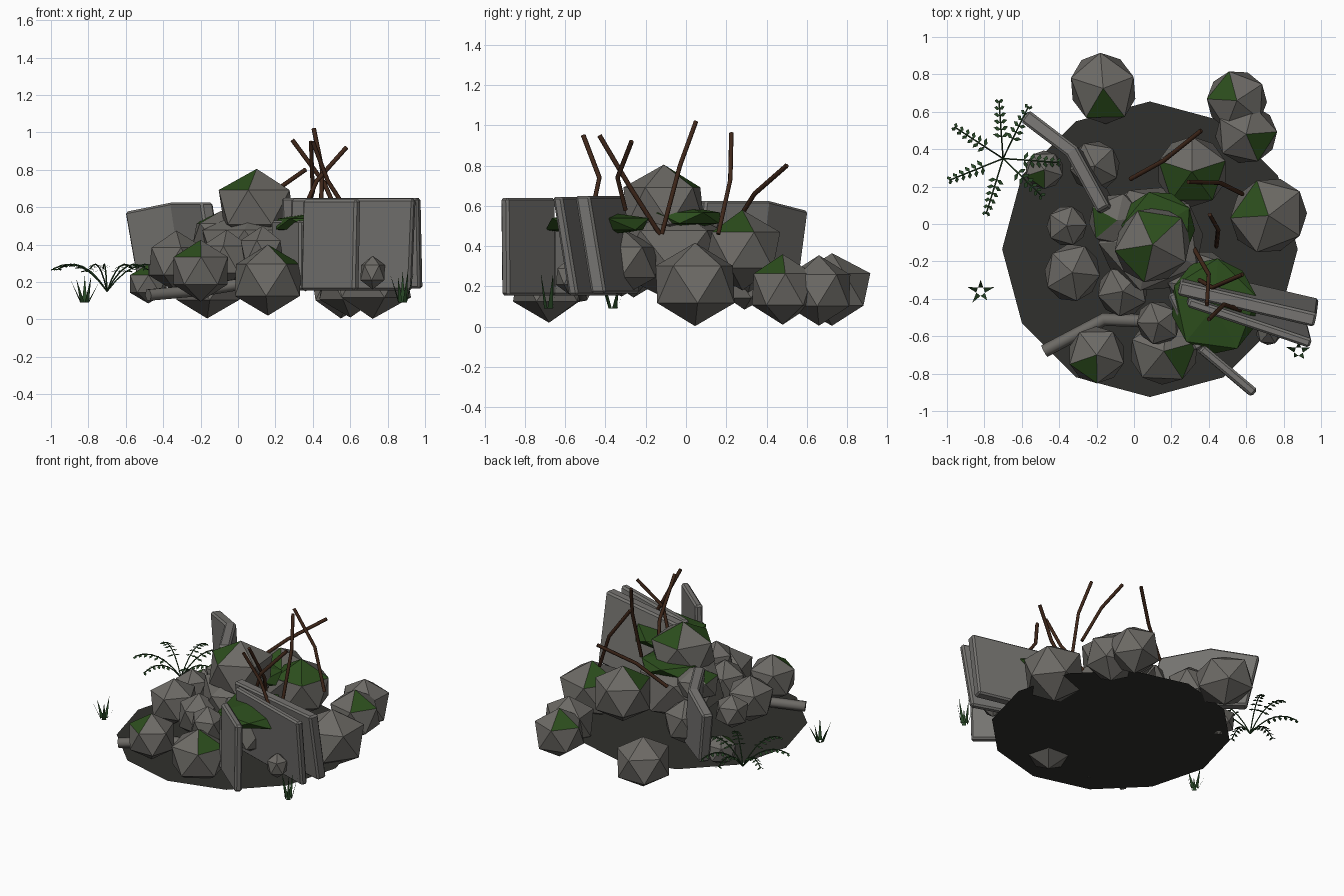
import bpy, bmesh, math, random
from mathutils import Vector

if "Cube" in bpy.data.objects:
    bpy.data.objects.remove(bpy.data.objects["Cube"])

random.seed(4)


def mat(name, col):
    m = bpy.data.materials.new(name)
    m.diffuse_color = (*col, 1)
    m.use_nodes = True
    m.node_tree.nodes["Principled BSDF"].inputs["Base Color"].default_value = m.diffuse_color
    return m


STONE = mat("stone", (0.15, 0.143, 0.13))
CONCRETE = mat("concrete", (0.18, 0.175, 0.165))
SOIL = mat("soil", (0.03, 0.03, 0.026))
MOSS = mat("moss", (0.025, 0.075, 0.012))
LEAF = mat("leaf", (0.02, 0.06, 0.018))
RUST = mat("rust", (0.05, 0.02, 0.01))


def finish(name, bm, *mats):
    me = bpy.data.meshes.new(name)
    bm.normal_update()
    bm.to_mesh(me)
    bm.free()
    ob = bpy.data.objects.new(name, me)
    for m in mats:
        me.materials.append(m)
    bpy.context.collection.objects.link(ob)
    return ob


def rock(name, loc, size, moss=1, all_moss=False):
    bm = bmesh.new()
    bmesh.ops.create_icosphere(bm, subdivisions=1, radius=1)
    bm.normal_update()
    top = [f for f in bm.faces if f.normal.z > 0.7]
    for f in random.sample(top, moss):
        f.material_index = 1
    if all_moss:
        for f in bm.faces:
            f.material_index = 1
    ob = finish(name, bm, STONE, MOSS)
    ob.location, ob.scale = loc, size
    ob.rotation_euler.z = random.uniform(0, 1.2)
    return ob


def wall(name, path, z0, z1, thick, lean=(0, 0), drop=0):
    """Bent slab: a polyline in plan, thickened, raised; lean shifts the top edge."""
    pts = [Vector(p) for p in path]
    bm = bmesh.new()
    rings = []
    for i, p in enumerate(pts):
        a = (p - pts[i - 1]).normalized() if i else None
        b = (pts[i + 1] - p).normalized() if i < len(pts) - 1 else None
        t = ((a or b) + (b or a)).normalized()
        n = Vector((-t.y, t.x)) * thick / 2
        zt = z1 - (drop if i == 0 else 0)
        L = Vector(lean)
        rings.append([bm.verts.new((*q, z)) for q, z in
                      ((p - n, z0), (p + n, z0), (p + n + L, zt), (p - n + L, zt))])
    for r, s in zip(rings, rings[1:]):
        for k in range(4):
            bm.faces.new((r[k], r[(k + 1) % 4], s[(k + 1) % 4], s[k]))
    bm.faces.new(rings[0])
    bm.faces.new(rings[-1][::-1])
    bmesh.ops.recalc_face_normals(bm, faces=bm.faces)
    ob = finish(name, bm, CONCRETE)
    bv = ob.modifiers.new("edge", "BEVEL")
    bv.width, bv.segments = 0.012, 1
    return ob


def rod(name, pts, r, m):
    cu = bpy.data.curves.new(name, "CURVE")
    cu.dimensions = "3D"
    cu.bevel_depth, cu.bevel_resolution, cu.use_fill_caps = r, 1, True
    sp = cu.splines.new("POLY")
    sp.points.add(len(pts) - 1)
    for q, p in zip(sp.points, pts):
        q.co = (*p, 1)
    cu.materials.append(m)
    ob = bpy.data.objects.new(name, cu)
    bpy.context.collection.objects.link(ob)


# Flat twelve-sided patch of ground
bm = bmesh.new()
bmesh.ops.create_circle(bm, cap_ends=True, segments=12, radius=0.79)
finish("ground_patch", bm, SOIL).location = (0.085, -0.135, 0.1)

# Boulders: x, y, z, rx, ry, rz, mossy faces
ROCKS = [
    (-.165, .725, .185, .195, .215, .18, 1), (.55, .66, .18, .18, .18, .175, 1),
    (.6, .48, .185, .185, .175, .175, 1), (.72, .045, .21, .235, .22, .207, 1),
    (-.2, -.7, .26, .17, .17, .165, 1), (.16, -.68, .21, .205, .2, .19, 1),
    (.13, -.53, .36, .125, .135, .14, 0), (.31, .28, .38, .21, .21, .2, 3),
    (-.33, -.26, .31, .175, .165, .165, 0), (-.36, -.01, .32, .12, .12, .12, 0),
    (-.21, .31, .33, .15, .15, .16, 0), (-.48, .29, .19, .115, .115, .105, 1),
    (.72, -.58, .25, .075, .075, .09, 0), (.1, -.11, .6, .235, .22, .205, 2),
    (-.09, .02, .46, .17, .16, .12, 1),
]
for x, y, z, a, b, c, m in ROCKS:
    rock("boulder", (x, y, z), (a, b, c), m)
rock("pile_core", (.09, -.08, .37), (.31, .32, .24), 0)
rock("core_stone_left", (-.06, -.36, .32), (.15, .15, .16), 0)
rock("core_stone_right", (.36, -.32, .32), (.2, .2, .17), 0)

# Flattened moss cushions
rock("moss_cushion_front", (.43, -.44, .51), (.26, .29, .065), 0, True)
rock("moss_cushion_top", (.13, -.02, .54), (.22, .22, .06), 0, True)

# Broken concrete slabs
wall("slab_front", [(.635, -.9), (.35, -.66)], .155, .64, .05, (.01, -.005))
wall("slab_front_stub", [(.35, -.67), (.2, -.37)], .155, .53, .05)
wall("slab_right_outer", [(.925, -.56), (.27, -.34)], .155, .645, .05, (.02, -.08))
wall("slab_right_inner", [(.98, -.435), (.25, -.265)], .165, .65, .075, (-.01, -.08))
wall("slab_back", [(-.52, .53), (-.27, .34), (-.1, .03)], .2, .625, .075, (-.065, .05), .05)

# Fallen pipe
rod("pipe", [(-.48, -.68, .13), (-.16, -.51, .16), (.08, -.52, .2)], .035, STONE)

# Rusty bent bars
BARS = [
    [(-.02, .24, .5), (.16, .34, .66), (.36, .5, .8)],
    [(.58, .16, .46), (.46, .22, .73), (.29, .225, .96)],
    [(.44, -.12, .46), (.45, -.03, .8), (.405, .05, 1.02)],
    [(.32, -.13, .46), (.4, -.27, .68), (.39, -.43, .95)],
    [(.35, -.3, .58), (.42, -.34, .74), (.58, -.27, .92)],
    [(.57, -.46, .6), (.48, -.43, .74), (.4, -.51, .95)],
]
for b in BARS:
    rod("rusty_bar", b, .012, RUST)

# Fern: arching fronds with paired leaflets
root = Vector((-.7, .35, .15))
for deg, ln in ((94, .31), (64, .31), (147, .31), (202, .31), (253, .31), (316, .29), (356, .3)):
    d = Vector((math.cos(math.radians(deg)), math.sin(math.radians(deg)), 0))
    n = Vector((-d.y, d.x, 0))
    at = lambda t: root + d * ln * t + Vector((0, 0, .41 * t - .29 * t * t))
    rod("fern_stem", [at(k / 6) for k in range(7)], .004, LEAF)
    bm = bmesh.new()
    for k in range(6):
        t = .38 + k * .12
        w = .05 * (1.15 - .7 * t)
        for s in (-1, 1):
            p = at(t)
            tip = p + n * s * w + d * w * .35 - Vector((0, 0, .012))
            mid = (p + tip) / 2
            q = d * .012
            bm.faces.new([bm.verts.new(v) for v in (p, mid + q, tip, mid - q)])
    finish("fern_leaflets", bm, LEAF)

# Grass tufts
for cx, cy, h in ((-.82, -.36, .15), (.88, -.68, .21)):
    bm = bmesh.new()
    for k in range(5):
        a = k * 1.26 + .3
        d = Vector((math.cos(a), math.sin(a), 0))
        n = Vector((-d.y, d.x, 0)) * .014
        p = Vector((cx, cy, .09)) + d * .02
        hh = h * random.uniform(.65, 1)
        tip = p + d * random.uniform(.02, .06) + Vector((0, 0, hh))
        bm.faces.new([bm.verts.new(v) for v in (p - n, p + n, tip)])
    finish("grass_tuft", bm, LEAF)
